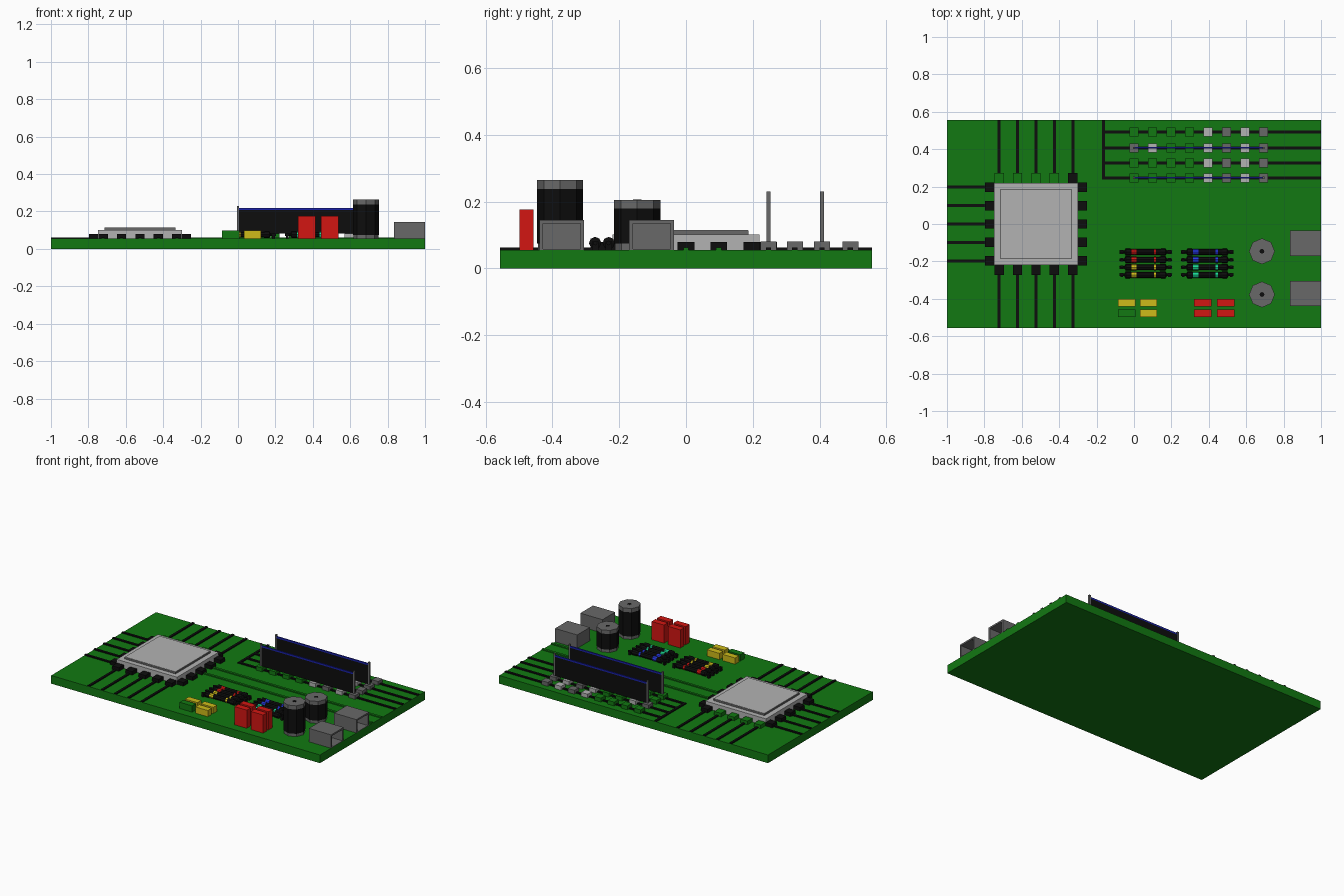
import bpy, bmesh, math
from mathutils import Matrix

if "Cube" in bpy.data.objects:
    bpy.data.objects.remove(bpy.data.objects["Cube"])

def material(name, r, g, b):
    m = bpy.data.materials.new(name)
    m.diffuse_color = (r, g, b, 1)
    m.use_nodes = True
    m.node_tree.nodes["Principled BSDF"].inputs["Base Color"].default_value = m.diffuse_color
    return m

GREEN = material("green", 0.006, 0.19, 0.006)
BLACK = material("black", 0.004, 0.004, 0.004)
GREY = material("grey", 0.14, 0.14, 0.14)
LIGHT = material("light_grey", 0.45, 0.45, 0.45)
RED = material("red", 0.65, 0.008, 0.006)
YELLOW = material("yellow", 0.62, 0.5, 0.01)
BLUE = material("blue", 0.01, 0.015, 0.4)
BRIGHT_BLUE = material("bright_blue", 0.02, 0.04, 0.8)
TEAL = material("teal", 0.01, 0.7, 0.3)

def finish(name, bm, mat):
    me = bpy.data.meshes.new(name)
    bm.to_mesh(me)
    bm.free()
    me.materials.append(mat)
    ob = bpy.data.objects.new(name, me)
    bpy.context.collection.objects.link(ob)
    return ob

def boxes(name, mat, *bounds):
    """Each bound is x0, x1, y0, y1, z0, z1."""
    bm = bmesh.new()
    for x0, x1, y0, y1, z0, z1 in bounds:
        m = Matrix.Translation(((x0 + x1) / 2, (y0 + y1) / 2, (z0 + z1) / 2))
        m = m @ Matrix.Diagonal((x1 - x0, y1 - y0, z1 - z0, 1))
        bmesh.ops.create_cube(bm, size=1, matrix=m)
    return finish(name, bm, mat)

def lathe(name, mat, profile, loc, along_x=False, n=8):
    """Turn (radius, height) points into a flat-shaded solid."""
    bm = bmesh.new()
    rings = [[bm.verts.new((r * math.cos(2 * math.pi * i / n),
                            r * math.sin(2 * math.pi * i / n), h))
              for i in range(n)] for r, h in profile]
    for a, b in zip(rings, rings[1:]):
        for i in range(n):
            j = (i + 1) % n
            bm.faces.new((a[i], a[j], b[j], b[i]))
    bm.faces.new(rings[0][::-1])
    bm.faces.new(rings[-1])
    m = Matrix.Translation(loc)
    if along_x:
        m = m @ Matrix.Rotation(math.pi / 2, 4, 'Y')
    bm.transform(m)
    return finish(name, bm, mat)

T = 0.055   # board top
TR = 0.062  # trace top
W = 0.008   # trace half width
H = 0.557   # board half depth

boxes("board", GREEN, (-1, 1, -H, H, 0, T))

# Processor
CX = -0.524
boxes("processor_base", LIGHT, (CX - .225, CX + .225, -.22, .22, T, .102))
boxes("processor_plate", GREY, (CX - .19, CX + .19, -.187, .187, .102, .113))
boxes("processor_plate_top", LIGHT, (CX - .188, CX + .188, -.185, .185, .113, .115))

# Processor pins and the traces leading away from them
for i in range(5):
    d = (i - 2) * 0.0985
    x, p = CX + d, 0.025
    boxes("pin_left", BLACK, (CX - .273, CX - .225, d - p, d + p, T, .079))
    boxes("pin_right", BLACK, (CX + .225, CX + .273, d - p, d + p, T, .079))
    boxes("pin_front", BLACK, (x - p, x + p, -.272, -.22, T, .079))
    boxes("pin_back", BLACK if i == 4 else GREEN, (x - p, x + p, .22, .272, T, .079))
    boxes("processor_traces", BLACK,
          (-1, CX - .26, d - W, d + W, T, TR),
          (x - W, x + W, -H, -.26, T, TR),
          (x - W, x + W, .26, H, T, TR))
for y in (0.0, 0.0985):
    boxes("link_trace", GREEN, (CX + .26, 1, y - W, y + W, T, TR))

# Memory area traces
ROWS = (0.492, 0.407, 0.326, 0.247)
boxes("memory_trace_trunk", BLACK, (-.17, -.154, .239, H, T, TR))
for y in ROWS:
    boxes("memory_trace", BLACK, (-.16, 1, y - W, y + W, T, TR))

# Small chips in four rows
for r, y in enumerate(ROWS):
    colours = [GREEN] * 4 + [LIGHT, GREY] * 2
    if r == 1:
        colours[:2] = [GREY, LIGHT]
    for i, mat in enumerate(colours):
        x = i * 0.0988
        boxes("small_chip", mat, (x - .024, x + .024, y - .024, y + .024, T, .081))

# Upright memory sticks with end posts
for y in (ROWS[1], ROWS[3]):
    boxes("memory_stick", BLACK, (0, .692, y - .004, y + .004, .081, .208))
    boxes("memory_stick_edge", BLUE, (0, .692, y - .004, y + .004, .208, .219))
    for x in (0, .692):
        boxes("memory_post", GREY, (x - .006, x + .006, y - .006, y + .006, .081, .23))

# Round capacitors
for y, top, split in ((-.377, .265, .238), (-.146, .206, .18)):
    loc = (.684, y, 0)
    lathe("capacitor_base", GREY, [(.066, T), (.066, .075)], loc)
    lathe("capacitor_body", BLACK, [(.069, .075), (.069, split)], loc)
    lathe("capacitor_cap", GREY, [(.069, split), (.069, top - .001)], loc)
    lathe("capacitor_vent", BLACK, [(.013, top - .004), (.013, top)], loc)

# Open-fronted ports on the right edge
for y in (-.372, -.103):
    a, b, t = y - .067, y + .067, .011
    boxes("port", GREY,
          (.835, .846, a, b, T, .145),
          (.846, 1, a, a + t, T, .145),
          (.846, 1, b - t, b, T, .145),
          (.846, 1, a + t, b - t, .134, .145),
          (.846, 1, a + t, b - t, T, .058))

# Block capacitors: low yellow and green, tall red
for x, top in ((-.085, .097), (.032, .097), (.322, .177), (.444, .177)):
    for y in (-.498, -.441):
        mat = RED if x > .2 else GREEN if x < 0 and y < -.45 else YELLOW
        boxes("block_capacitor", mat, (x, x + .092, y, y + .041, T, top))

# Banded resistors
half = [(.007, -.14), (.007, -.112), (.0185, -.106), (.0185, -.084), (.0155, -.074)]
profile = half + [(r, -h) for r, h in reversed(half)]
for x, colours in ((.062, (RED, RED, YELLOW, YELLOW)),
                   (.392, (BRIGHT_BLUE, BRIGHT_BLUE, TEAL, TEAL))):
    for i, mat in enumerate(colours):
        y, z = -.15 - i * .0407, .076
        lathe("resistor", BLACK, profile, (x, y, z), True)
        lathe("resistor_wide_band", mat, [(.0165, -.014), (.0165, .014)], (x - .062, y, z), True)
        lathe("resistor_thin_band", mat, [(.0165, -.006), (.0165, .006)], (x + .05, y, z), True)
        boxes("resistor_legs", BLACK,
              *[(x + s - .007, x + s + .007, y - .01, y + .01, T, z + .005)
                for s in (-.128, .128)])
